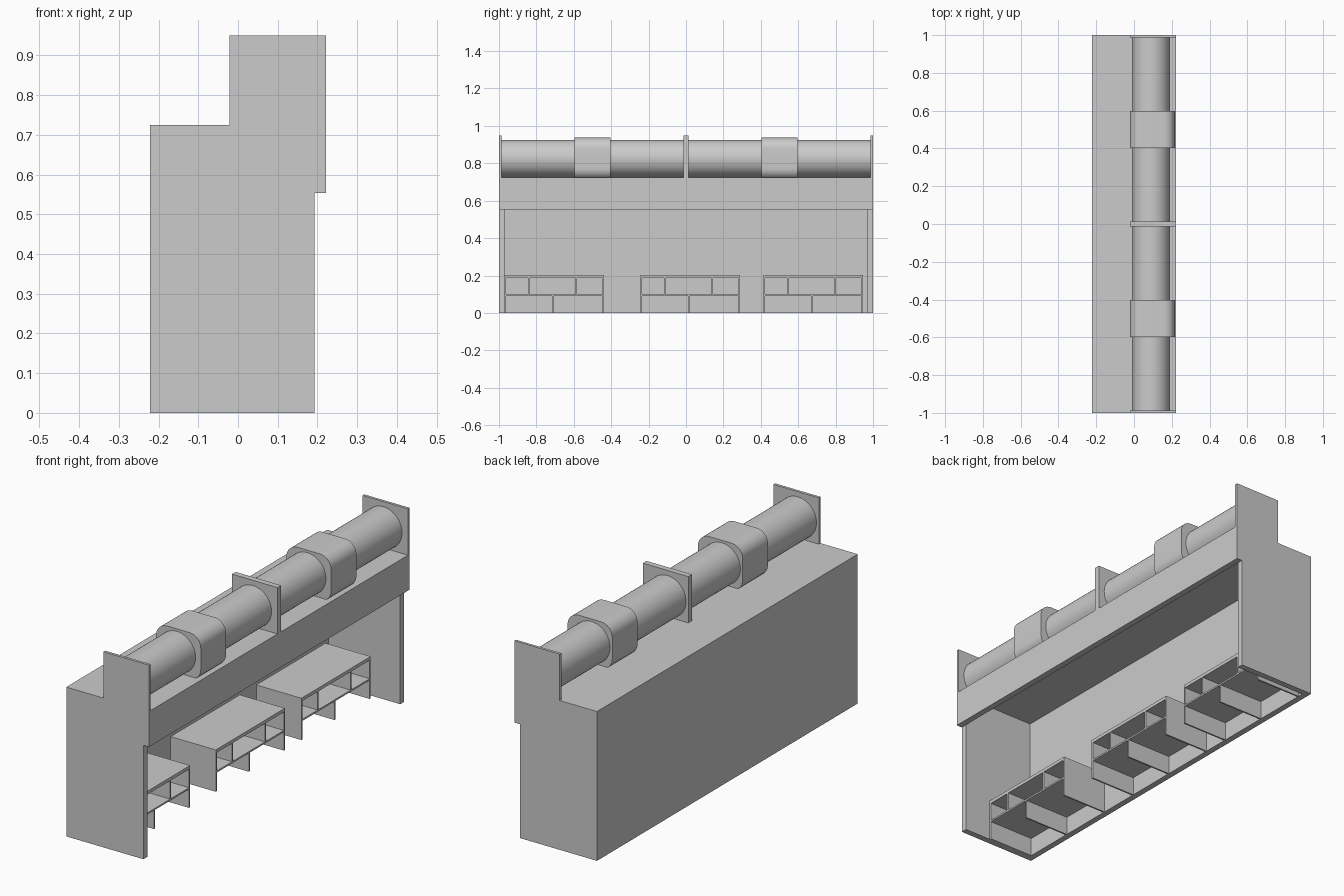
import bpy, bmesh, math
from mathutils import Vector

if "Cube" in bpy.data.objects:
    bpy.data.objects.remove(bpy.data.objects["Cube"])


def box(name, x, y, z):
    """Axis-aligned box from (min, max) ranges."""
    bm = bmesh.new()
    bmesh.ops.create_cube(bm, size=1)
    for v in bm.verts:
        v.co = Vector([(r[0] + r[1]) / 2 + c * (r[1] - r[0])
                       for r, c in zip((x, y, z), v.co)])
    me = bpy.data.meshes.new(name)
    bm.to_mesh(me)
    bm.free()
    ob = bpy.data.objects.new(name, me)
    bpy.context.collection.objects.link(ob)
    return ob


def extrude_y(name, profile, y0, y1):
    """Extrude an (x, z) profile along y, with smooth sides."""
    bm = bmesh.new()
    face = bm.faces.new([bm.verts.new((x, y0, z)) for x, z in profile])
    ext = bmesh.ops.extrude_face_region(bm, geom=[face], use_keep_orig=True)
    moved = [g for g in ext["geom"] if isinstance(g, bmesh.types.BMVert)]
    bmesh.ops.translate(bm, verts=moved, vec=(0, y1 - y0, 0))
    bmesh.ops.recalc_face_normals(bm, faces=bm.faces[:])
    me = bpy.data.meshes.new(name)
    bm.to_mesh(me)
    bm.free()
    ob = bpy.data.objects.new(name, me)
    bpy.context.collection.objects.link(ob)
    bpy.ops.object.select_all(action='DESELECT')
    ob.select_set(True)
    bpy.context.view_layer.objects.active = ob
    bpy.ops.object.shade_smooth_by_angle(angle=math.radians(35))
    return ob


def rounded_rect(cx, cz, hx, hz, r, n=8):
    pts = []
    for q, (sx, sz) in enumerate([(1, 1), (-1, 1), (-1, -1), (1, -1)]):
        for i in range(n + 1):
            a = math.pi / 2 * (q + i / n)
            pts.append((cx + sx * (hx - r) + r * math.cos(a),
                        cz + sz * (hz - r) + r * math.sin(a)))
    return pts


# Counter carcass: open at the front and underneath
box("back_wall", (-0.222, -0.192), (-0.97, 0.97), (0, 0.70))
box("counter_top", (-0.222, 0.192), (-0.97, 0.97), (0.70, 0.725))
box("front_apron", (0.192, 0.222), (-1, 1), (0.553, 0.725))
for side, s in (("left", -1), ("right", 1)):
    box(side + "_end_panel", (-0.222, 0.192), sorted((s, s * 0.97)), (0, 0.725))
    box(side + "_end_plate", (-0.022, 0.222), sorted((s, s * 0.987)), (0.725, 0.95))
box("middle_plate", (-0.022, 0.222), (-0.014, 0.014), (0.725, 0.95))

# Roller tubes and their rounded sleeves
circle = [(0.09 + 0.1 * math.cos(i * math.tau / 48),
           0.825 + 0.1 * math.sin(i * math.tau / 48)) for i in range(48)]
for side, s in (("left", -1), ("right", 1)):
    extrude_y(side + "_tube", circle, *sorted((s * 0.014, s * 0.987)))
    extrude_y(side + "_sleeve", rounded_rect(0.098, 0.825, 0.12, 0.112, 0.06),
              *sorted((s * 0.403, s * 0.597)))

# Cubby shelves: three compartments over two
T, W, X = 0.008, 0.531, (-0.192, 0.05)
for k, y0 in enumerate((-0.97, -0.242, 0.415)):
    name = f"cubby_{k + 1}_"
    box(name + "top", X, (y0, y0 + W), (0.187, 0.203))
    box(name + "shelf", X, (y0 + T, y0 + W - T), (0.09, 0.098))
    for i, y in enumerate((y0, y0 + W - T)):
        box(f"{name}side_{i + 1}", X, (y, y + T), (0, 0.187))
    for i, d in enumerate((0.129, 0.382)):
        box(f"{name}upper_divider_{i + 1}", X,
            (y0 + d - T / 2, y0 + d + T / 2), (0.098, 0.187))
    mid = y0 + 0.258
    box(name + "lower_divider", X, (mid - T / 2, mid + T / 2), (0, 0.09))
